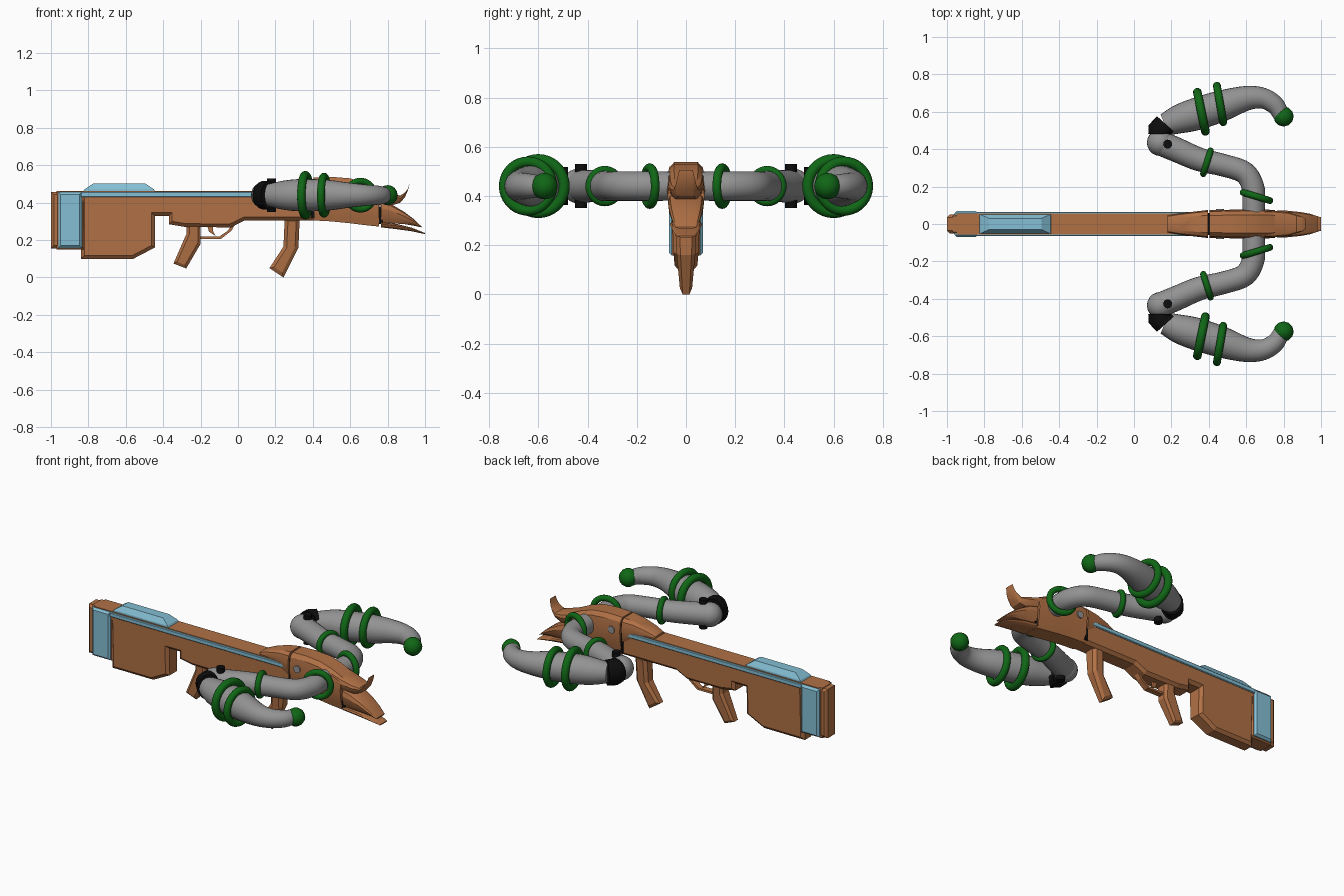
import bpy, bmesh, math
from mathutils import Vector, Matrix

if "Cube" in bpy.data.objects:
    bpy.data.objects.remove(bpy.data.objects["Cube"])


def mat(name, col):
    m = bpy.data.materials.new(name)
    m.diffuse_color = (*col, 1)
    m.use_nodes = True
    m.node_tree.nodes["Principled BSDF"].inputs["Base Color"].default_value = m.diffuse_color
    return m


BROWN = mat("brown_wood", (0.44, 0.165, 0.06))
BLUE = mat("pale_blue", (0.23, 0.52, 0.66))
GREY = mat("mid_grey", (0.29, 0.29, 0.29))
GREEN = mat("dark_green", (0.005, 0.135, 0.008))
BLACK = mat("black", (0.004, 0.004, 0.004))


def finish(bm, name, material, smooth=None):
    bmesh.ops.recalc_face_normals(bm, faces=bm.faces[:])
    me = bpy.data.meshes.new(name)
    bm.to_mesh(me)
    bm.free()
    me.materials.append(material)
    ob = bpy.data.objects.new(name, me)
    bpy.context.collection.objects.link(ob)
    if smooth:
        bpy.ops.object.select_all(action='DESELECT')
        ob.select_set(True)
        bpy.context.view_layer.objects.active = ob
        bpy.ops.object.shade_smooth_by_angle(angle=math.radians(smooth))
    return ob


def prism(name, profile, hw, material, chamfer=0.0, taper=None):
    """Side profile (x, z) extruded to +-hw in y, with chamfered rims."""
    bm = bmesh.new()
    rings = [[bm.verts.new((x, s * (hw - chamfer), z)) for x, z in profile] for s in (-1, 1)]
    n = len(profile)
    caps = [bm.faces.new(rings[0]), bm.faces.new(rings[1][::-1])]
    for i in range(n):
        j = (i + 1) % n
        bm.faces.new((rings[0][i], rings[1][i], rings[1][j], rings[0][j]))
    bmesh.ops.recalc_face_normals(bm, faces=bm.faces[:])
    if chamfer:
        for cap, s in zip(caps, (-1, 1)):
            bmesh.ops.inset_region(bm, faces=[cap], thickness=chamfer, use_even_offset=True)
            for v in cap.verts:
                v.co.y = s * hw
    if taper:
        z0, z1, k = taper          # narrow to k at z0, full width at z1
        for v in bm.verts:
            t = min(max((v.co.z - z0) / (z1 - z0), 0), 1)
            v.co.y *= k + (1 - k) * t
    return finish(bm, name, material)


def box(name, x0, x1, z0, z1, hw, material, chamfer=0.0):
    return prism(name, [(x0, z0), (x1, z0), (x1, z1), (x0, z1)], hw, material, chamfer)


def skin(bm, rings):
    for a, b in zip(rings, rings[1:]):
        for i in range(len(a)):
            j = (i + 1) % len(a)
            bm.faces.new((a[i], a[j], b[j], b[i]))
    bm.faces.new(rings[0])
    bm.faces.new(rings[-1][::-1])


SECTION = [(.62, 1), (.9, .9), (1, .65), (.9, .3), (.65, 0)]


def loft(name, stations, material):
    """Faceted shell along x; each station is (x, bottom, top, half width)."""
    bm = bmesh.new()
    sec = SECTION + [(-y, z) for y, z in reversed(SECTION)]
    rings = [[bm.verts.new((x, y * w, zb + z * (zt - zb))) for y, z in sec] for x, zb, zt, w in stations]
    skin(bm, rings)
    return finish(bm, name, material, 25)


def tube(name, pts, side, material, z=0.44, seg=24, steps=5):
    """Round tube through (x, y, radius) points in a level plane, smoothed."""
    P = [Vector(p) for p in pts]
    if steps > 1:
        Q = [2 * P[0] - P[1]] + P + [2 * P[-1] - P[-2]]
        P = []
        for i in range(1, len(Q) - 2):
            a, b, c, d = Q[i - 1:i + 3]
            for k in range(steps):
                t = k / steps
                P.append(0.5 * (2 * b + (c - a) * t + (2 * a - 5 * b + 4 * c - d) * t * t
                                + (3 * b - a - 3 * c + d) * t ** 3))
        P.append(Q[-2])
    bm = bmesh.new()
    rings = []
    for i, p in enumerate(P):
        d = P[min(i + 1, len(P) - 1)] - P[max(i - 1, 0)]
        nrm = Vector((-d.y, d.x)).normalized()
        ring = []
        for k in range(seg):
            a = math.tau * k / seg
            ring.append(bm.verts.new((p.x + nrm.x * p.z * math.cos(a),
                                      side * (p.y + nrm.y * p.z * math.cos(a)),
                                      z + p.z * math.sin(a))))
        rings.append(ring)
    skin(bm, rings)
    return finish(bm, name, material, 40)


def torus(name, x, y, axis, outer, minor, material, z=0.44, seg=36, ms=12):
    rot = Vector((*axis, 0)).to_track_quat('Z', 'Y').to_matrix()
    bm = bmesh.new()
    R = outer - minor
    g = []
    for i in range(seg):
        a = math.tau * i / seg
        g.append([bm.verts.new(Vector((x, y, z)) + rot @ Vector((
            (R + minor * math.cos(b)) * math.cos(a), (R + minor * math.cos(b)) * math.sin(a),
            minor * math.sin(b)))) for b in (math.tau * k / ms for k in range(ms))])
    for i in range(seg):
        for k in range(ms):
            a, b, l = g[i], g[(i + 1) % seg], (k + 1) % ms
            bm.faces.new((a[k], a[l], b[l], b[k]))
    return finish(bm, name, material, 60)


def ball(name, loc, r, material, u=20, v=12):
    bm = bmesh.new()
    bmesh.ops.create_uvsphere(bm, u_segments=u, v_segments=v, radius=r, matrix=Matrix.Translation(loc))
    return finish(bm, name, material, 40)


def disc(name, loc, r, depth, material, rot=None):
    bm = bmesh.new()
    m = Matrix.Translation(loc) @ (rot or Matrix.Identity(4))
    bmesh.ops.create_cone(bm, cap_ends=True, segments=16, radius1=r, radius2=r, depth=depth, matrix=m)
    return finish(bm, name, material, 40)


# Stock and receiver
prism("stock_body", [(-.84, .10), (-.56, .10), (-.445, .16), (-.445, .33), (-.37, .33), (-.37, .285),
                     (-.28, .27), (-.04, .268), (.035, .305), (.42, .305), (.42, .45), (-.84, .45)],
      .058, BROWN, .018, taper=(.08, .26, .75))
box("top_spine", -.95, .42, .41, .462, .056, BROWN)
box("side_rail", -.84, .39, .43, .458, .065, BLUE, .004)
box("butt_core", -.97, -.82, .15, .462, .056, BROWN, .012)
box("butt_plate", -1, -.95, .155, .458, .05, BROWN, .015)
box("butt_sleeve", -.96, -.835, .158, .457, .07, BLUE, .012)

# Sloped block on top of the stock
bm = bmesh.new()
skin(bm, [[bm.verts.new((x, y, z)) for x, y in ((a, -w), (b, -w), (b, w), (a, w))]
          for a, b, w, z in ((-.83, -.44, .052, .455), (-.82, -.45, .05, .472), (-.775, -.495, .03, .502))])
finish(bm, "top_block", BLUE)

# Grips, guard and trigger
prism("rear_grip", [(-.275, .29), (-.275, .235), (-.345, .075), (-.277, .048), (-.2, .18), (-.2, .29)],
      .042, BROWN, .015, taper=(.04, .24, .6))
prism("front_grip", [(.25, .32), (.243, .165), (.168, .05), (.243, 0), (.323, .16), (.33, .32)],
      .045, BROWN, .018, taper=(0, .24, .5))
prism("trigger_guard", [(-.21, .207), (-.09, .207), (-.035, .25), (-.015, .285), (-.03, .285),
                        (-.055, .25), (-.098, .22), (-.21, .22)], .018, BROWN)
prism("trigger", [(-.165, .28), (-.155, .245), (-.12, .222), (-.135, .25), (-.135, .28)], .008, BROWN)

# Head: rear cowl, skull, crest horn and split beak
loft("rear_cowl", [(.18, .445, .475, .045), (.24, .43, .50, .056), (.32, .40, .525, .066),
                   (.395, .36, .535, .075)], BROWN)
loft("head_shell", [(.405, .305, .535, .074), (.5, .30, .538, .076), (.6, .29, .53, .078),
                    (.68, .28, .505, .078), (.755, .272, .47, .075)], BROWN)
box("neck_seam", .39, .41, .32, .50, .06, BLACK)
box("jaw_seam", .75, .775, .285, .38, .055, BLACK)
loft("crest_horn", [(.66, .39, .505, .074), (.75, .385, .472, .071), (.82, .385, .45, .064),
                    (.868, .40, .437, .05), (.893, .43, .455, .042), (.908, .465, .475, .035),
                    (.917, .502, .506, .028)], BROWN)
loft("upper_beak", [(.765, .295, .41, .073), (.82, .29, .392, .071), (.89, .285, .35, .064),
                    (.94, .277, .312, .055), (.98, .268, .274, .042)], BROWN)
loft("lower_beak", [(.765, .268, .296, .066), (.85, .258, .286, .062), (.93, .247, .266, .054),
                    (1.0, .232, .238, .036)], BROWN)

# Paired arms
for s, tag in ((1, "left"), (-1, "right")):
    disc(f"{tag}_head_pin", (.46, s * .073, .455), .022, .016, GREY, Matrix.Rotation(math.pi / 2, 4, 'X'))
    tube(f"{tag}_upper_arm", [(.64, .03, .058), (.64, .12, .06), (.637, .195, .06), (.59, .275, .06),
                              (.475, .315, .06), (.35, .345, .063), (.22, .4, .066), (.14, .433, .066)], s, GREY)
    ball(f"{tag}_elbow", (.14, s * .435, .44), .071, GREY)
    for k, d in (("top", 1), ("bottom", -1)):
        disc(f"{tag}_elbow_{k}_cap", (.18, s * .427, .44 + d * .07), .024, .04, BLACK)
    # black wedge joint between elbow and forearm
    bm = bmesh.new()
    rings = []
    for cx, cy, nx, ny in ((.143, .48, 1, 0), (.141, .505, .93, -.36), (.172, .532, .74, -.67)):
        rings.append([bm.verts.new((cx + nx * .067 * math.cos(a), s * (cy + ny * .067 * math.cos(a)),
                                    .44 + .077 * math.sin(a)))
                      for a in (math.tau * i / 24 for i in range(24))])
    skin(bm, rings)
    finish(bm, f"{tag}_elbow_joint", BLACK, 40)
    tube(f"{tag}_forearm", [(.165, .53, .06), (.24, .56, .077), (.33, .587, .086), (.47, .632, .083),
                            (.6, .672, .066), (.69, .672, .056), (.755, .635, .05), (.785, .585, .043)], s, GREY)
    for i, (x, y, ax, ay, r, m) in enumerate(((.655, .147, .29, .96, .093, .018),
                                              (.39, .33, .95, -.3, .082, .017),
                                              (.36, .6, .98, .2, .13, .023),
                                              (.46, .642, .985, .17, .12, .021))):
        torus(f"{tag}_arm_ring_{i + 1}", x, s * y, (ax, s * ay), r, m, GREEN)
    ball(f"{tag}_arm_tip", (.8, s * .575, .44), .054, GREEN, 12, 8)
